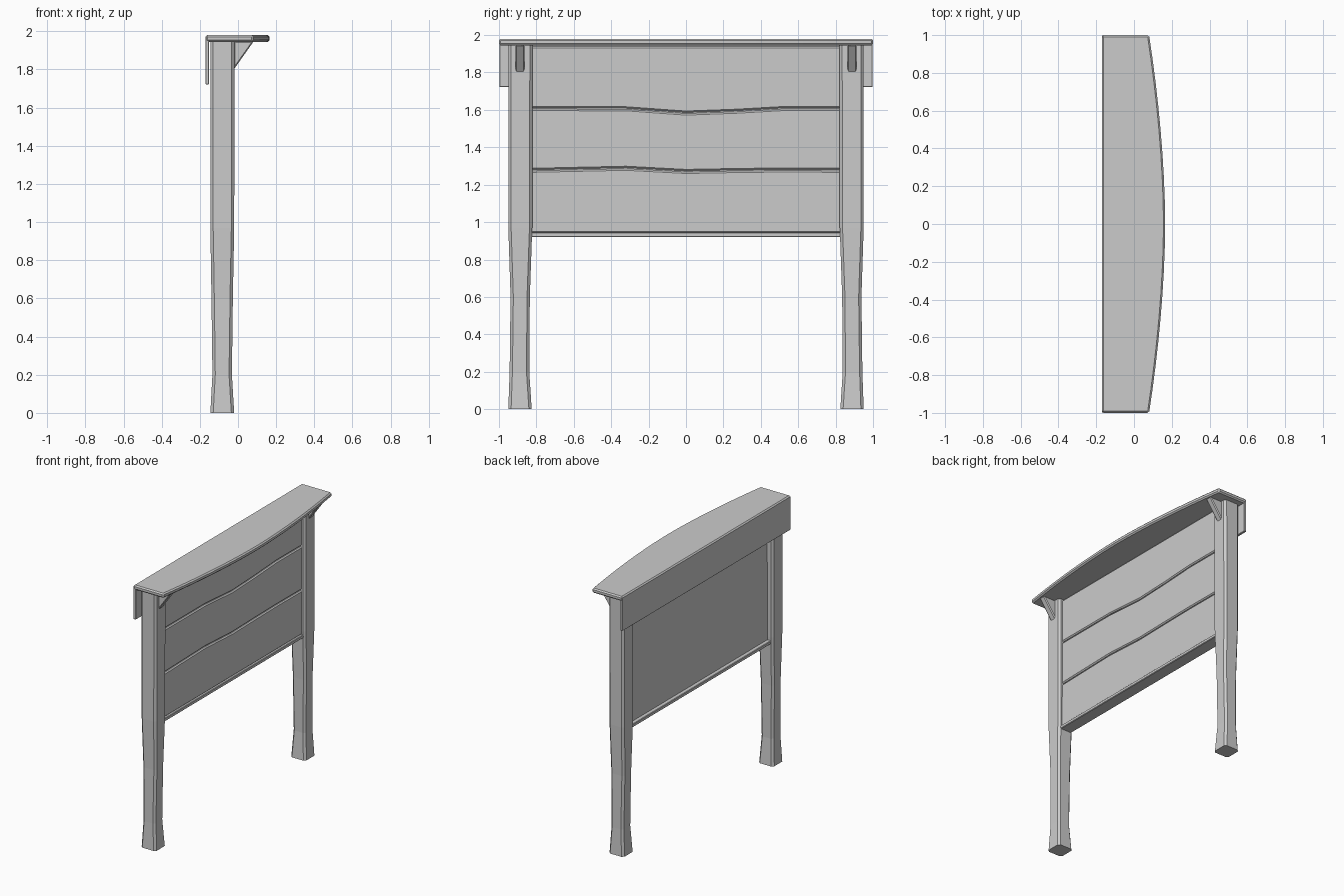
import bpy

if "Cube" in bpy.data.objects:
    bpy.data.objects.remove(bpy.data.objects["Cube"])


def add_mesh(name, verts, faces, bevel=0.0, mirror=False):
    me = bpy.data.meshes.new(name)
    me.from_pydata(verts, [], faces)
    ob = bpy.data.objects.new(name, me)
    bpy.context.collection.objects.link(ob)
    if bevel:
        m = ob.modifiers.new("bevel", 'BEVEL')
        m.width, m.segments, m.limit_method = bevel, 1, 'ANGLE'
    if mirror:
        m = ob.modifiers.new("mirror", 'MIRROR')
        m.use_axis = (False, True, False)
        m.use_clip = False
        m.use_mirror_merge = False
    return ob


def loft(name, rings, bevel=0.0, mirror=False):
    """Join equal-length rings (counter-clockwise along the path), cap both ends."""
    n = len(rings[0])
    verts = [v for r in rings for v in r]
    faces = [(k * n + i, k * n + (i + 1) % n, (k + 1) * n + (i + 1) % n, (k + 1) * n + i)
             for k in range(len(rings) - 1) for i in range(n)]
    last = (len(rings) - 1) * n
    faces += [tuple(reversed(range(n))), tuple(range(last, last + n))]
    return add_mesh(name, verts, faces, bevel, mirror)


def box(name, x0, x1, y0, y1, z0, z1, bevel=0.0):
    rings = [[(x0, y0, z), (x1, y0, z), (x1, y1, z), (x0, y1, z)] for z in (z0, z1)]
    return loft(name, rings, bevel)


def octagon(x0, x1, y0, y1, z, c=0.015):
    return [(x0 + c, y0, z), (x1 - c, y0, z), (x1, y0 + c, z), (x1, y1 - c, z),
            (x1 - c, y1, z), (x0 + c, y1, z), (x0, y1 - c, z), (x0, y0 + c, z)]


# Two hand-hewn posts with chamfered corners
sections = [(-0.145, -0.020, 0.825, 0.950, 0.0), (-0.134, -0.032, 0.838, 0.943, 0.2),
            (-0.139, -0.027, 0.835, 0.938, 0.6), (-0.145, -0.020, 0.822, 0.950, 0.97),
            (-0.145, -0.018, 0.820, 0.950, 1.95)]
loft("post", [octagon(*s) for s in sections], mirror=True)

# Canopy plank with a bowed front edge
N = 16
ys = [1 - 2 * i / N for i in range(N + 1)]
front = [(0.165 - 0.085 * abs(y) ** 1.8, y) for y in reversed(ys)]
outline = [(-0.17, -1.0)] + front + [(-0.17, 1.0)]
loft("canopy", [[(x, y, z) for x, y in outline] for z in (1.945, 1.98)], bevel=0.009)

# Rear apron under the canopy
box("rear_apron", -0.17, -0.151, -0.998, 0.998, 1.722, 1.972, 0.003)

# Triangular brackets on the posts
tri = [(-0.022, 1.80), (0.082, 1.947), (-0.022, 1.947)]
loft("bracket", [[(x, y, z) for x, z in tri] for y in (0.912, 0.864)],
     bevel=0.006, mirror=True)

# Backing panel and bottom rail
box("back_panel", -0.10, -0.06, -0.83, 0.83, 0.935, 1.95)
box("bottom_rail", -0.13, -0.035, -0.83, 0.83, 0.92, 0.945, 0.004)

# Three front boards meeting along wavy seams
seam_y = [-0.83, -0.32, 0.0, 0.27, 0.53, 0.83]
seams = [[0.940] * 6,
         [1.277, 1.288, 1.271, 1.276, 1.279, 1.277],
         [1.607, 1.606, 1.583, 1.593, 1.608, 1.607],
         [1.942] * 6]
for i, name in enumerate(("lower_board", "middle_board", "upper_board")):
    rings = []
    for y, a, b in zip(seam_y, seams[i], seams[i + 1]):
        a, b = a + 0.003, b - 0.003
        rings.append([(-0.065, y, a), (-0.065, y, b), (-0.055, y, b),
                      (-0.047, y, b - 0.008), (-0.047, y, a + 0.008), (-0.055, y, a)])
    loft(name, rings)
